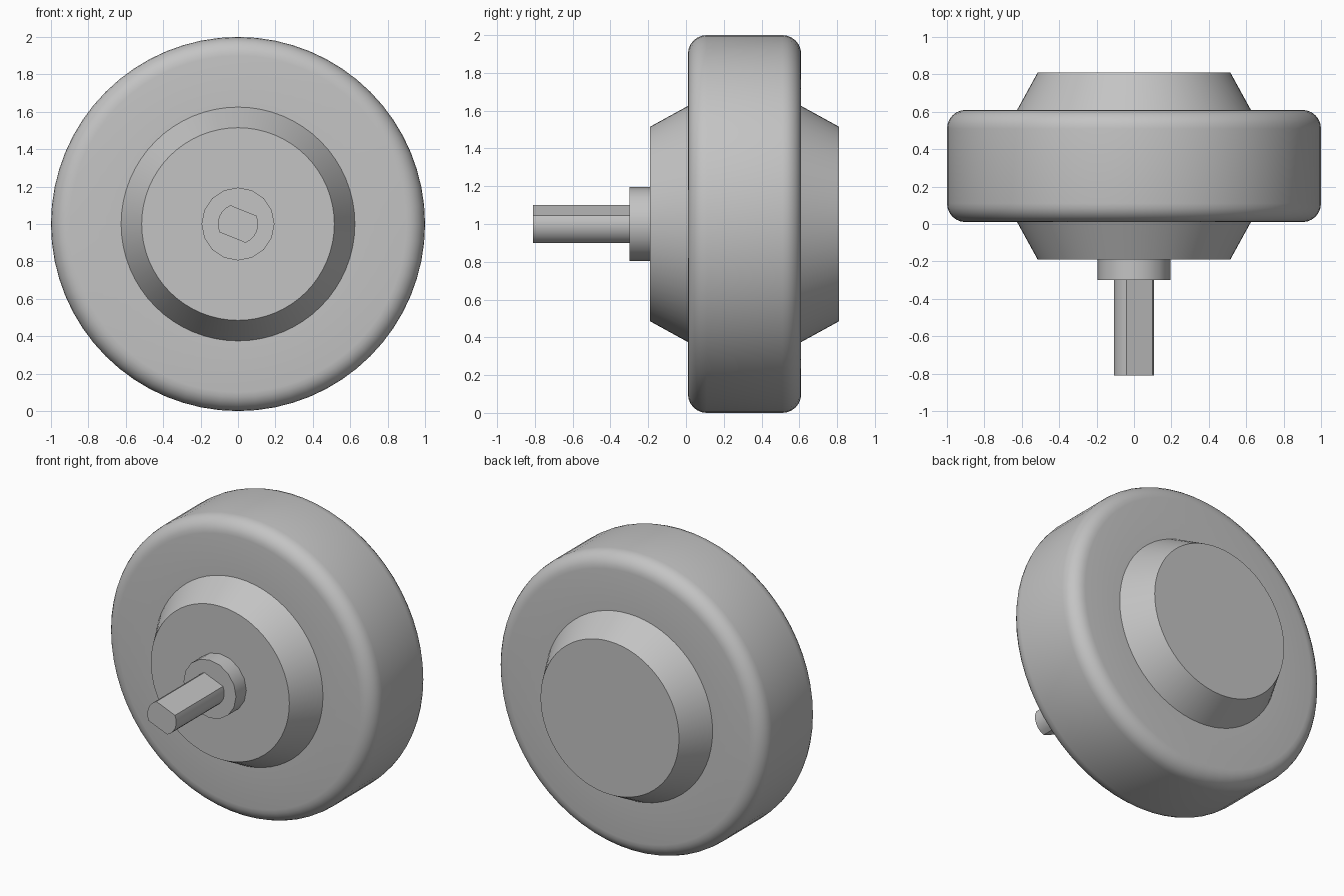
import bpy, bmesh
from math import sin, cos, pi, radians, asin, acos
from mathutils import Vector

if "Cube" in bpy.data.objects:
    bpy.data.objects.remove(bpy.data.objects["Cube"], do_unlink=True)

AXIS_Z = 1.0

grey = bpy.data.materials.new("plain_grey")
grey.use_nodes = True
GREY = (0.55, 0.55, 0.55, 1)
grey.diffuse_color = GREY
grey.node_tree.nodes["Principled BSDF"].inputs["Base Color"].default_value = GREY


def finish(name, bm, angle):
    bmesh.ops.recalc_face_normals(bm, faces=bm.faces)
    mesh = bpy.data.meshes.new(name)
    bm.to_mesh(mesh)
    bm.free()
    obj = bpy.data.objects.new(name, mesh)
    bpy.context.collection.objects.link(obj)
    mesh.materials.append(grey)
    bpy.ops.object.select_all(action='DESELECT')
    obj.select_set(True)
    bpy.context.view_layer.objects.active = obj
    bpy.ops.object.shade_smooth_by_angle(angle=radians(angle))
    return obj


def turned(name, profile, sides, angle=32):
    """Turn (radius, y) points around the axle line and cap both ends."""
    bm = bmesh.new()
    rings = []
    for r, y in profile:
        rings.append([bm.verts.new((r * cos(2 * pi * i / sides), y,
                                    AXIS_Z + r * sin(2 * pi * i / sides)))
                      for i in range(sides)])
    for a, b in zip(rings, rings[1:]):
        for i in range(sides):
            j = (i + 1) % sides
            bm.faces.new((a[i], a[j], b[j], b[i]))
    bm.faces.new(rings[0])
    bm.faces.new(rings[-1])
    return finish(name, bm, angle)


# Wheel with rounded rims and a sloped hub on each side
FRONT, BACK, FILLET, STEPS = 0.01, 0.61, 0.1, 6
front_half = [(0.515, -0.19), (0.625, FRONT)]
for k in range(STEPS + 1):
    t = k / STEPS * pi / 2
    front_half.append((1 - FILLET + FILLET * sin(t), FRONT + FILLET - FILLET * cos(t)))
back_half = [(r, FRONT + BACK - y) for r, y in reversed(front_half)]
turned("wheel_with_hubs", front_half + back_half, 64)

# Collar at the root of the axle
turned("axle_collar", [(0.195, -0.30), (0.195, -0.185)], 16)

# Axle with two parallel flats, tilted
RADIUS, FLAT, TILT, ARC = 0.108, 0.078, radians(-22), 6
half = asin(FLAT / RADIUS)
outline = []
for side in (0, pi):
    for k in range(ARC + 1):
        a = TILT + side - half + 2 * half * k / ARC
        outline.append((RADIUS * cos(a), RADIUS * sin(a)))
bm = bmesh.new()
cap = bm.faces.new([bm.verts.new((x, -0.81, AXIS_Z + z)) for x, z in outline])
extruded = bmesh.ops.extrude_face_region(bm, geom=[cap], use_keep_orig=True)
bmesh.ops.translate(bm, vec=Vector((0, 0.515, 0)),
                    verts=[v for v in extruded["geom"] if isinstance(v, bmesh.types.BMVert)])
finish("axle", bm, 32)
